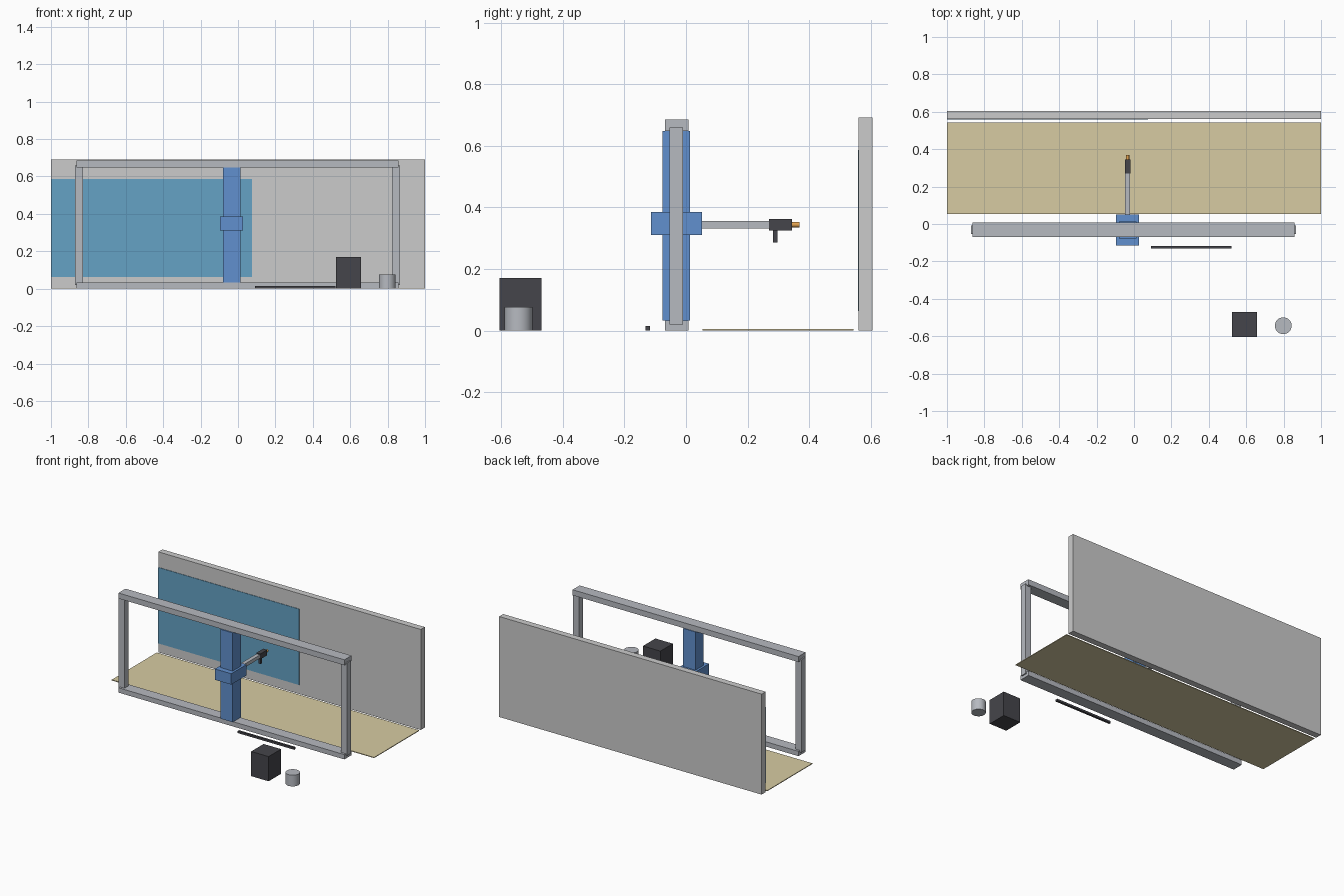
import bpy, math

if "Cube" in bpy.data.objects:
    bpy.data.objects.remove(bpy.data.objects["Cube"])

def mat(name, rgb):
    m = bpy.data.materials.new(name)
    m.diffuse_color = (*rgb, 1)
    m.use_nodes = True
    m.node_tree.nodes["Principled BSDF"].inputs["Base Color"].default_value = m.diffuse_color
    return m

ALU = mat("aluminium", (0.47, 0.49, 0.53))
BLUE = mat("carriage_blue", (0.12, 0.28, 0.62))
PAINT = mat("fresh_paint", (0.13, 0.36, 0.56))
DARK = mat("dark_plastic", (0.06, 0.06, 0.07))
SHEET = mat("sheet_tan", (0.68, 0.60, 0.36))
ORANGE = mat("nozzle_orange", (0.75, 0.36, 0.08))

def box(name, x, y, z, m=None):
    """Box from (min, max) ranges."""
    r = (x, y, z)
    bpy.ops.mesh.primitive_cube_add(size=1, location=[(a + b) / 2 for a, b in r])
    o = bpy.context.object
    o.name = name
    o.scale = [b - a for a, b in r]
    bpy.ops.object.transform_apply(location=False, rotation=False, scale=True)
    if m:
        o.data.materials.append(m)
    return o

def cylinder(name, centre, radius, depth, rot=(0, 0, 0), m=None, sides=32):
    bpy.ops.mesh.primitive_cylinder_add(vertices=sides, radius=radius, depth=depth,
                                        location=centre, rotation=rot)
    o = bpy.context.object
    o.name = name
    bpy.ops.object.shade_smooth_by_angle()
    if m:
        o.data.materials.append(m)
    return o

# Wall with painted area, and floor sheet
box("wall", (-1, 1), (0.561, 0.605), (0, 0.692))
box("painted_area", (-1, 0.075), (0.558, 0.562), (0.063, 0.586), PAINT)
box("floor_sheet", (-1, 1), (0.053, 0.544), (0, 0.005), SHEET)

# Gantry frame
for name, z in (("bottom_rail", (0, 0.033)), ("top_rail", (0.648, 0.686))):
    box(name, (-0.863, 0.859), (-0.069, 0.008), z, ALU)
for name, x in (("left_post", -0.85), ("right_post", 0.845)):
    box(name, (x - 0.022, x + 0.022), (-0.053, -0.009), (0.02, 0.66), ALU)

# Moving column, carriage and arm
cx = -0.034
def centred(w):
    return (cx - w / 2, cx + w / 2)

box("column", centred(0.094), (-0.077, 0.013), (0.033, 0.648), BLUE)
box("carriage", centred(0.124), (-0.114, 0.052), (0.31, 0.385), BLUE)
box("arm", centred(0.026), (0.05, 0.27), (0.332, 0.356), ALU)

# Spray gun
box("gun_body", centred(0.03), (0.269, 0.344), (0.325, 0.362), DARK)
box("gun_handle", centred(0.018), (0.283, 0.298), (0.286, 0.327), DARK)
cylinder("nozzle", (cx, 0.355, 0.344), 0.009, 0.026, (math.pi / 2, 0, 0), ORANGE, 16)

# Equipment on the floor
box("hose", (0.09, 0.521), (-0.132, -0.117), (0, 0.014), DARK)
box("pump_unit", (0.524, 0.657), (-0.605, -0.47), (0, 0.17), DARK)
cylinder("paint_bucket", (0.798, -0.544, 0.0385), 0.045, 0.077, m=ALU)
